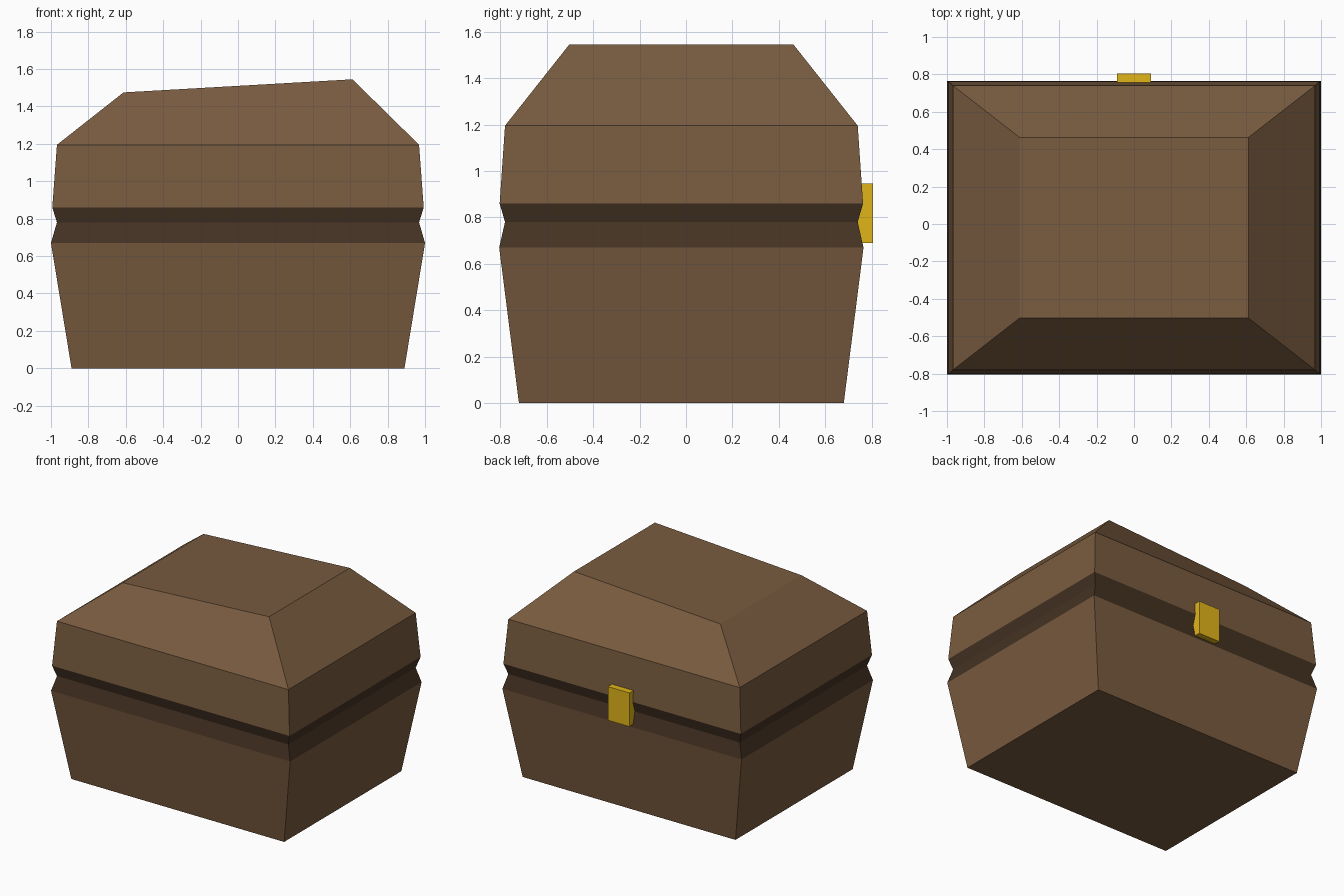
import bpy, bmesh

if "Cube" in bpy.data.objects:
    bpy.data.objects.remove(bpy.data.objects["Cube"])

CY = -0.02  # the body sits slightly forward because of the latch at the back


def material(name, rgb):
    m = bpy.data.materials.new(name)
    m.diffuse_color = (*rgb, 1)
    m.use_nodes = True
    m.node_tree.nodes["Principled BSDF"].inputs["Base Color"].default_value = m.diffuse_color
    return m


WOOD = material("wood", (0.19, 0.105, 0.05))
DARK = material("dark_wood", (0.06, 0.033, 0.017))
GOLD = material("gold", (0.75, 0.46, 0.01))


def finish(name, bm, mats):
    bmesh.ops.recalc_face_normals(bm, faces=bm.faces)
    me = bpy.data.meshes.new(name)
    bm.to_mesh(me)
    bm.free()
    for m in mats:
        me.materials.append(m)
    ob = bpy.data.objects.new(name, me)
    bpy.context.collection.objects.link(ob)
    return ob


def shell(name, rings, cap, dark, slant=0.0):
    """Stack rectangles (half width, half depth, z), cap one ring, darken one band."""
    bm = bmesh.new()
    loops = [[bm.verts.new((sx * w, CY + sy * d, z))
              for sx, sy in ((-1, -1), (1, -1), (1, 1), (-1, 1))]
             for w, d, z in rings]
    for b, (lo, hi) in enumerate(zip(loops, loops[1:])):
        for i in range(4):
            j = (i + 1) % 4
            f = bm.faces.new((lo[i], lo[j], hi[j], hi[i]))
            f.material_index = int(b == dark)
    # the capped end can lean: lower at the left
    for v in loops[cap]:
        if v.co.x < 0:
            v.co.z -= slant
    face = bm.faces.new(loops[cap])
    bm.normal_update()
    # keep the outside facing out on these open shells
    centre = sum((v.co.z for v in bm.verts)) / len(bm.verts)
    if (face.normal.z > 0) != (face.calc_center_median().z > centre):
        face.normal_flip()
    return finish(name, bm, (WOOD, DARK))


# Tapered box below the groove
shell("chest_base", [(0.89, 0.70, 0), (1.0, 0.785, 0.67), (0.968, 0.76, 0.78)],
      cap=0, dark=1)

# Lid above the groove, with a sloping flat top
shell("chest_lid", [(0.968, 0.76, 0.78), (0.993, 0.783, 0.86), (0.968, 0.76, 1.195),
                    (0.612, 0.483, 1.545)],
      cap=-1, dark=0, slant=0.07)

# Latch block bridging the groove at the back
bm = bmesh.new()
bmesh.ops.create_cube(bm, size=1)
bmesh.ops.scale(bm, vec=(0.18, 0.085, 0.255), verts=bm.verts)
bmesh.ops.translate(bm, vec=(0, 0.7625, 0.8175), verts=bm.verts)
finish("latch", bm, (GOLD,))
